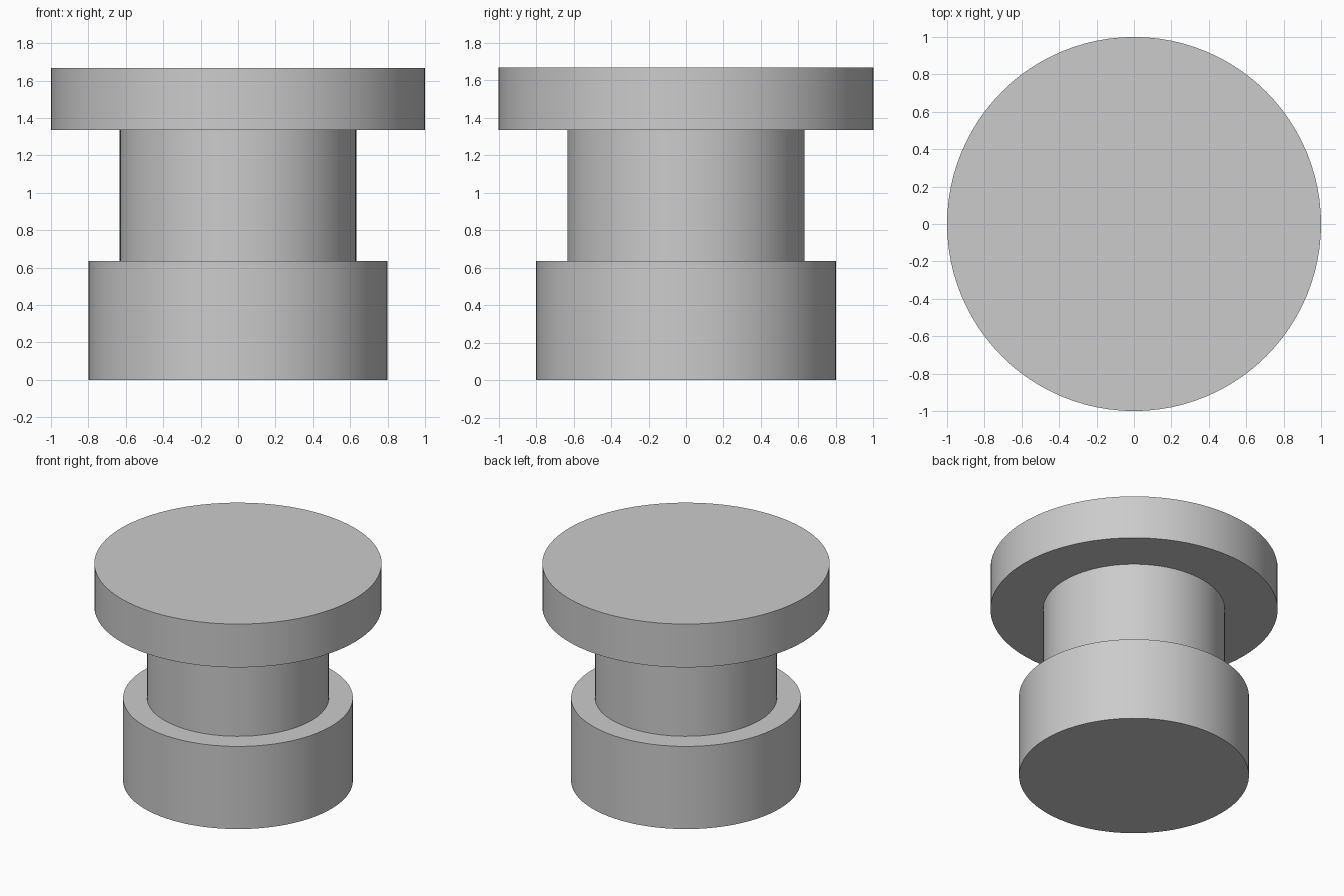
import bpy
import bmesh
import math

default = bpy.data.objects.get("Cube")
if default:
    bpy.data.objects.remove(default, do_unlink=True)

# Plain grey material
grey = bpy.data.materials.new("plain_grey")
grey.use_nodes = True
colour = (0.6, 0.6, 0.6, 1.0)
grey.diffuse_color = colour
grey.node_tree.nodes["Principled BSDF"].inputs["Base Color"].default_value = colour

# Radius and height of each step: base drum, neck, top flange
BASE_R, NECK_R, FLANGE_R = 0.8, 0.633, 1.0
BASE_TOP, NECK_TOP, FLANGE_TOP = 0.635, 1.335, 1.668
SEGMENTS = 96

profile = [
    (BASE_R, 0), (BASE_R, BASE_TOP),
    (NECK_R, BASE_TOP), (NECK_R, NECK_TOP),
    (FLANGE_R, NECK_TOP), (FLANGE_R, FLANGE_TOP),
]

# Stepped body, turned around the vertical axis as one closed solid
bm = bmesh.new()
verts = [bm.verts.new((r, 0, z)) for r, z in profile]
edges = [bm.edges.new(pair) for pair in zip(verts, verts[1:])]
bmesh.ops.spin(bm, geom=verts + edges, cent=(0, 0, 0), axis=(0, 0, 1),
               angle=math.tau, steps=SEGMENTS, use_merge=False)
bmesh.ops.remove_doubles(bm, verts=bm.verts, dist=0.0001)

# Flat end caps
bmesh.ops.holes_fill(bm, edges=[e for e in bm.edges if e.is_boundary], sides=0)
bmesh.ops.recalc_face_normals(bm, faces=bm.faces)

mesh = bpy.data.meshes.new("stepped_spool")
bm.to_mesh(mesh)
bm.free()
mesh.materials.append(grey)
spool = bpy.data.objects.new("stepped_spool", mesh)
bpy.context.collection.objects.link(spool)

# Smooth walls with crisp rims
for obj in bpy.context.selected_objects:
    obj.select_set(False)
spool.select_set(True)
bpy.context.view_layer.objects.active = spool
bpy.ops.object.shade_smooth_by_angle(angle=math.radians(30))
